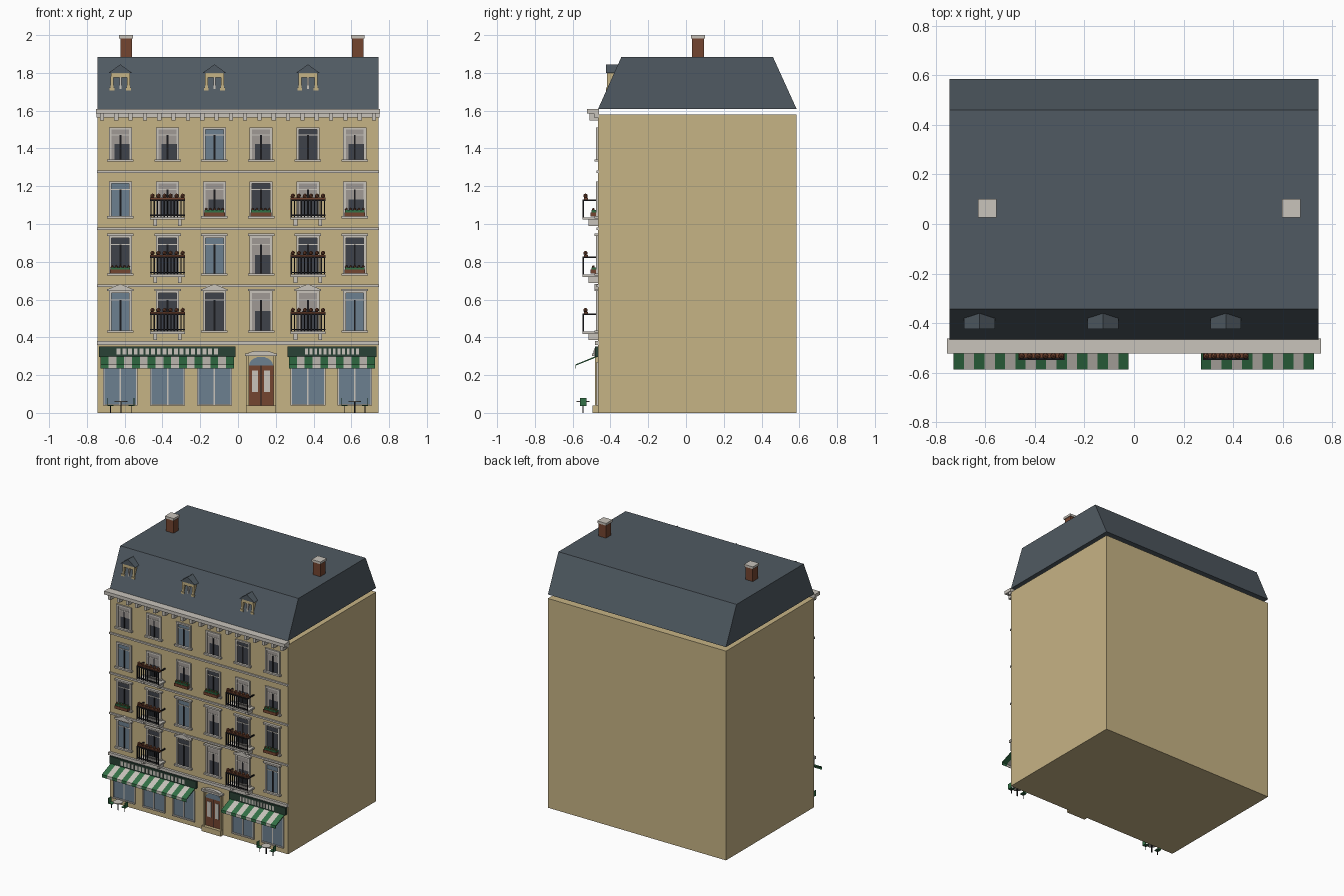
import bpy, bmesh, math
from mathutils import Vector, Matrix

if "Cube" in bpy.data.objects:
    bpy.data.objects.remove(bpy.data.objects["Cube"])


def srgb(r, g, b):
    f = lambda c: c / 12.92 if c <= 0.04045 else ((c + 0.055) / 1.055) ** 2.4
    return [f(c / 255) for c in (r, g, b)] + [1.0]


COLOURS = {
    "sand_wall": srgb(198, 179, 133), "slate": srgb(80, 90, 98),
    "stone": srgb(200, 195, 187), "blue_glass": srgb(108, 128, 144),
    "dark_glass": srgb(62, 66, 74), "curtain": srgb(160, 154, 149),
    "iron": srgb(26, 26, 29), "green": srgb(50, 112, 70),
    "dark_green": srgb(42, 66, 54), "brick": srgb(116, 69, 48)}
MATS = {}
for n, c in COLOURS.items():
    MATS[n] = bpy.data.materials.new(n)
    MATS[n].diffuse_color = c

parts = {}   # part name -> (bmesh, list of its colours)
FRONT = -0.465


def part(name, mat):
    bm, mats = parts.setdefault(name, (bmesh.new(), []))
    if mat not in mats:
        mats.append(mat)
    return bm, mats.index(mat)


def prism(name, mat, pts, push):
    """Closed solid: polygon pts swept along push."""
    bm, mi = part(name, mat)
    a = [bm.verts.new(p) for p in pts]
    b = [bm.verts.new(Vector(p) + Vector(push)) for p in pts]
    n = len(a)
    faces = [bm.faces.new(a), bm.faces.new(b[::-1])]
    faces += [bm.faces.new((a[i], b[i], b[(i + 1) % n], a[(i + 1) % n])) for i in range(n)]
    for f in faces:
        f.material_index = mi


def box(name, mat, x0, x1, y0, y1, z0, z1):
    prism(name, mat, [(x0, y0, z0), (x1, y0, z0), (x1, y1, z0), (x0, y1, z0)], (0, 0, z1 - z0))


def plate(name, mat, x0, x1, z0, z1, out, back=FRONT + 0.004):
    """Block standing out from the front wall."""
    box(name, mat, x0, x1, FRONT - out, back, z0, z1)


def gable(name, mat, cx, half, z0, z1, y0, y1):
    prism(name, mat, [(cx - half, y0, z0), (cx + half, y0, z0), (cx, y0, z1)], (0, y1 - y0, 0))


def ball(name, mat, x, y, z, r):
    bm, mi = part(name, mat)
    res = bmesh.ops.create_icosphere(bm, subdivisions=1, radius=r,
                                     matrix=Matrix.Translation((x, y, z)))
    for f in {f for v in res["verts"] for f in v.link_faces}:
        f.material_index = mi


# Main block and mansard roof
box("walls", "sand_wall", -0.744, 0.744, FRONT, 0.585, 0, 1.58)
prism("mansard_roof", "slate", [(-0.744, FRONT, 1.61), (-0.744, 0.585, 1.61),
                                (-0.744, 0.46, 1.885), (-0.744, -0.342, 1.885)], (1.488, 0, 0))

# Cornice with brackets, and string courses
box("cornice", "stone", -0.753, 0.753, -0.523, FRONT + 0.004, 1.585, 1.61)
plate("cornice", "stone", -0.748, 0.748, 1.565, 1.585, 0.022)
for i in range(20):
    x = -0.72 + i * 1.44 / 19
    plate("cornice_brackets", "stone", x - 0.011, x + 0.011, 1.548, 1.586, 0.045)
for z, h, out in ((1.277, 0.013, 0.01), (0.976, 0.013, 0.01), (0.672, 0.013, 0.01), (0.37, 0.022, 0.018)):
    plate("string_courses", "stone", -0.746, 0.746, z - h / 2, z + h / 2, out)

# Chimneys
for cx in (-0.592, 0.634):
    box("chimneys", "brick", cx - 0.031, cx + 0.031, 0.032, 0.094, 1.87, 1.983)
    box("chimney_caps", "stone", cx - 0.037, cx + 0.037, 0.026, 0.1, 1.983, 2.0)

# Dormers
for cx in (-0.623, -0.125, 0.37):
    gable("dormer_roofs", "slate", cx, 0.062, 1.80, 1.845, -0.424, -0.35)
    box("dormer_frames", "sand_wall", cx - 0.05, cx + 0.05, -0.418, -0.36, 1.775, 1.80)
    for s in (-1, 1):
        x = cx + s * 0.043
        box("dormer_frames", "sand_wall", x - 0.008, x + 0.008, -0.418, -0.38, 1.72, 1.78)
        box("dormer_frames", "sand_wall", x - 0.013, x + 0.013, -0.424, -0.40, 1.707, 1.722)
    box("dormer_mullions", "stone", cx - 0.005, cx + 0.005, -0.418, -0.385, 1.71, 1.776)

COLS = (-0.623, -0.373, -0.125, 0.122, 0.37, 0.618)


def window(cx, z0, z1, kind, head):
    w = 0.058
    glass = "blue_glass" if kind == "B" else "dark_glass"
    plate("window_glass", glass, cx - w, cx + w, z0, z1, 0.002)
    zt = z1 - (z1 - z0) * 0.22
    if kind == "C":   # curtains behind the upper panes and one side
        plate("curtains", "curtain", cx - w, cx + w, z0 + (z1 - z0) * 0.5, z1, 0.004)
        plate("curtains", "curtain", cx - w, cx - w * 0.55, z0, z1, 0.004)
    plate("window_bars", "iron", cx - 0.005, cx + 0.005, z0, zt, 0.006)
    plate("window_frames", "stone", cx - w, cx + w, zt - 0.003, zt + 0.003, 0.006)
    for s in (-1, 1):
        x = cx + s * (w - 0.004)
        plate("window_frames", "stone", x - 0.007, x + 0.007, z0, z1, 0.011)
    plate("window_frames", "stone", cx - w - 0.003, cx + w + 0.003, z1 - 0.008, z1 + 0.004, 0.011)
    plate("window_sills", "stone", cx - 0.07, cx + 0.07, z0 - 0.01, z0 + 0.002, 0.02)
    if head:
        plate("window_heads", "stone", cx - 0.07, cx + 0.07, z1 + 0.002, z1 + 0.014, 0.02)
    if head == 2:
        gable("window_heads", "stone", cx, 0.065, z1 + 0.012, z1 + 0.04, FRONT - 0.02, FRONT)


def balcony(cx, z):
    x0, x1, y0 = cx - 0.092, cx + 0.092, -0.548
    box("balcony_slabs", "stone", x0, x1, y0, FRONT, z - 0.012, z)
    for s in (-1, 1):
        x = cx + s * 0.065
        plate("balcony_brackets", "stone", x - 0.01, x + 0.01, z - 0.045, z - 0.01, 0.05)
        xe = cx + s * 0.088
        box("balcony_railings", "iron", xe - 0.004, xe + 0.004, y0, FRONT, z + 0.088, z + 0.096)
    box("balcony_railings", "iron", x0, x1, y0, y0 + 0.008, z + 0.088, z + 0.096)
    box("balcony_railings", "iron", x0, x1, y0, y0 + 0.006, z + 0.008, z + 0.014)
    for i in range(11):
        x = cx - 0.088 + i * 0.0176
        box("balcony_railings", "iron", x - 0.003, x + 0.003, y0 + 0.001, y0 + 0.007, z, z + 0.09)
    box("balcony_planters", "brick", x0, x1, y0 + 0.008, y0 + 0.03, z + 0.088, z + 0.104)
    for i in range(6):
        ball("balcony_flowers", "brick", cx - 0.08 + i * 0.032, y0 + 0.016, z + 0.114, 0.013)


def flower_box(cx, z):
    plate("window_boxes", "brick", cx - 0.055, cx + 0.055, z, z + 0.022, 0.04)
    plate("window_box_leaves", "green", cx - 0.052, cx + 0.052, z + 0.02, z + 0.034, 0.036)
    for i in range(5):
        ball("window_box_flowers", "brick", cx - 0.044 + i * 0.022, -0.49, z + 0.037, 0.008)


# Upper floors: sill, top, glass kinds, flower box columns
FLOORS = ((0.435, 0.643, "BDDCCB", ()), (0.737, 0.935, "DDBCDD", (0, 5)),
          (1.04, 1.222, "BCCDCC", (2, 3, 5)), (1.34, 1.508, "CCBCDC", ()))
for r, (z0, z1, kinds, boxes) in enumerate(FLOORS):
    for c, cx in enumerate(COLS):
        head = 0 if r > 1 else (2 if r == 0 and c in (0, 2, 4) else 1)
        window(cx, z0, z1, kinds[c], head)
        if r < 3 and c in (1, 4):
            balcony(cx, z0 - 0.005)
        if c in boxes:
            flower_box(cx, z0)

# Shop fronts: windows, fascia with transom panes, striped awning
for x0, x1, cols, stripes in ((-0.727, -0.022, (0, 1, 2), 17), (0.27, 0.725, (4, 5), 11)):
    for c in cols:
        cx = COLS[c]
        plate("shop_glass", "blue_glass", cx - 0.088, cx + 0.088, 0.045, 0.27, 0.003)
        for dx in (-0.088, 0, 0.088):
            plate("shop_window_frames", "stone", cx + dx - 0.004, cx + dx + 0.004, 0.045, 0.27, 0.008)
        plate("shop_window_frames", "stone", cx - 0.092, cx + 0.092, 0.038, 0.047, 0.012)
    plate("shop_fascia", "dark_green", x0 - 0.008, x1 + 0.008, 0.297, 0.352, 0.018)
    n = stripes + 1
    step = (x1 - x0 - 0.16) / n
    for i in range(n):
        x = x0 + 0.08 + i * step
        plate("fascia_panes", "stone", x + 0.005, x + step - 0.005, 0.308, 0.342, 0.021)
    w = (x1 - x0) / stripes
    for i in range(stripes):
        prism("awnings", "stone" if i % 2 else "green",
              [(x0 + i * w, y, z) for y, z in
               ((FRONT, 0.306), (-0.586, 0.256), (-0.586, 0.234), (-0.582, 0.234),
                (-0.582, 0.251), (FRONT, 0.298))], (w, 0, 0))

# Entrance: step, double door, arched fanlight, hood
DX = 0.122
box("door_step", "sand_wall", DX - 0.08, DX + 0.08, -0.495, FRONT + 0.004, 0, 0.04)
plate("door_leaves", "brick", DX - 0.066, DX + 0.066, 0.04, 0.25, 0.005)
for s in (-1, 1):
    x = DX + s * 0.032
    plate("door_panes", "stone", x - 0.016, x + 0.016, 0.11, 0.225, 0.008)
    x = DX + s * 0.071
    plate("door_jambs", "sand_wall", x - 0.006, x + 0.006, 0.04, 0.305, 0.016)
plate("door_leaves", "iron", DX - 0.002, DX + 0.002, 0.04, 0.25, 0.007)
arch = [(DX + 0.064 * math.cos(a), FRONT - 0.005, 0.25 + 0.047 * math.sin(a))
        for a in (math.pi * i / 10 for i in range(11))]
prism("fanlight", "blue_glass", arch, (0, 0.008, 0))
plate("door_hood", "stone", DX - 0.085, DX + 0.085, 0.302, 0.315, 0.032)
prism("door_hood", "stone", [(DX + 0.07 * math.cos(a), FRONT - 0.025, 0.313 + 0.016 * math.sin(a))
                             for a in (math.pi * i / 8 for i in range(9))], (0, 0.027, 0))

# Pavement tables, each with two chairs
TY = -0.545
for cx in (-0.62, 0.618):
    box("table_legs", "iron", cx - 0.003, cx + 0.003, TY - 0.003, TY + 0.003, 0, 0.06)
    bm, mi = part("table_tops", "stone")
    res = bmesh.ops.create_cone(bm, cap_ends=True, segments=16, radius1=0.034, radius2=0.034, depth=0.005,
                                matrix=Matrix.Translation((cx, TY, 0.061)))
    for s in (-1, 1):
        x = cx + s * 0.055
        box("chair_seats", "green", x - 0.016, x + 0.016, TY - 0.017, TY + 0.017, 0.036, 0.041)
        xb = x + s * 0.014
        box("chair_backs", "green", xb - 0.002, xb + 0.002, TY - 0.017, TY + 0.017, 0.04, 0.078)
        box("chair_legs", "iron", x - 0.002, x + 0.002, TY - 0.002, TY + 0.002, 0, 0.037)

# Turn every part into an object
for name, (bm, mats) in parts.items():
    bmesh.ops.recalc_face_normals(bm, faces=bm.faces)
    me = bpy.data.meshes.new(name)
    bm.to_mesh(me)
    bm.free()
    for m in mats:
        me.materials.append(MATS[m])
    bpy.context.collection.objects.link(bpy.data.objects.new(name, me))

for m in bpy.data.materials:
    if m.users and not m.is_grease_pencil:
        m.use_nodes = True
        m.node_tree.nodes["Principled BSDF"].inputs["Base Color"].default_value = m.diffuse_color
